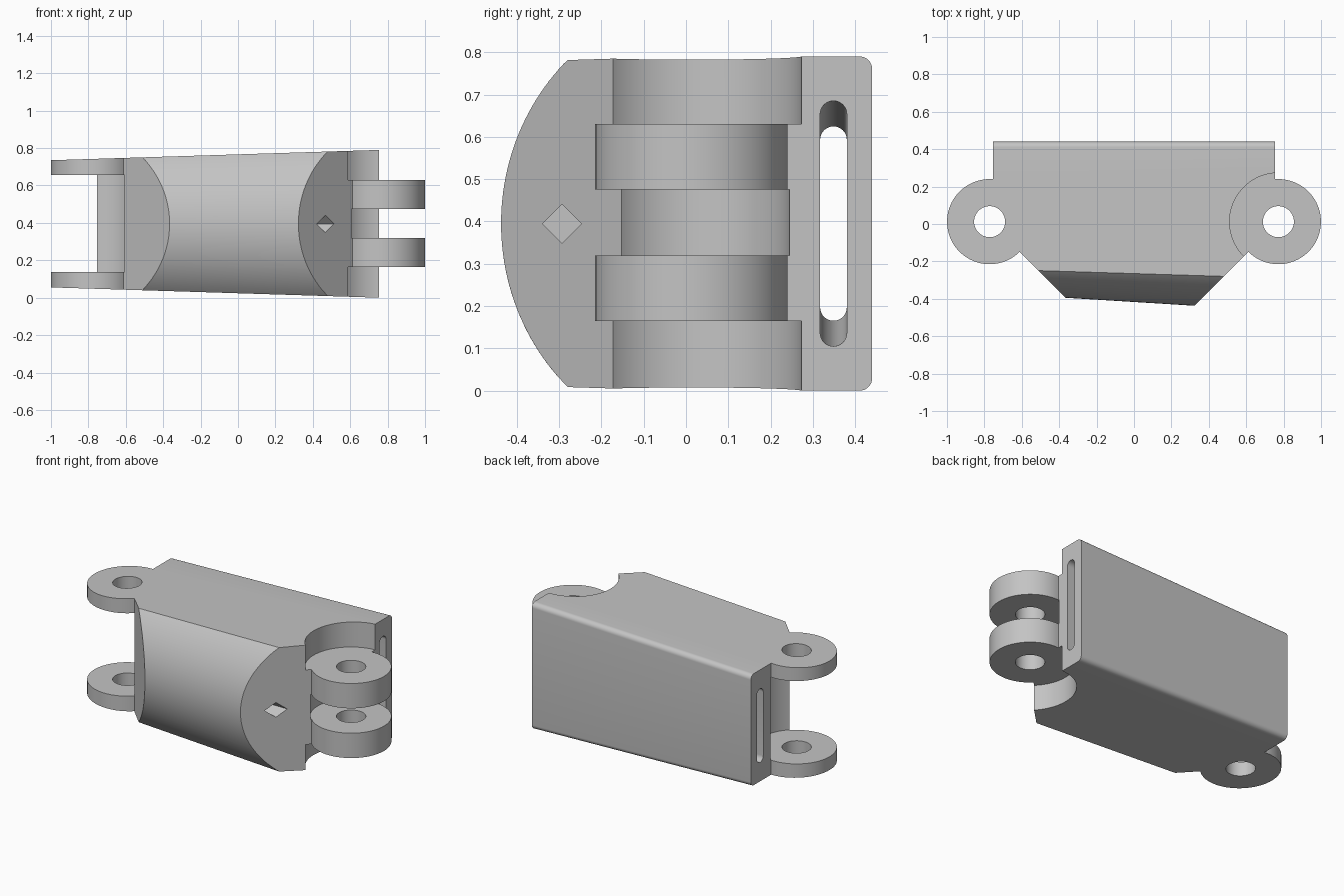
import bpy, bmesh, math
from mathutils import Matrix

cube = bpy.data.objects.get("Cube")
if cube:
    bpy.data.objects.remove(cube, do_unlink=True)

MID = 0.395            # height of the centre line
PIN_X, PIN_Y = 0.772, 0.0125
KNUCKLE, CLEAR = 0.2275, 0.261


def make(name, bm):
    bmesh.ops.recalc_face_normals(bm, faces=bm.faces)
    mesh = bpy.data.meshes.new(name)
    bm.to_mesh(mesh)
    bm.free()
    obj = bpy.data.objects.new(name, mesh)
    bpy.context.collection.objects.link(obj)
    return obj


def loft(name, start, end):
    """Closed solid between two matching rings of points."""
    bm = bmesh.new()
    a, b = ([bm.verts.new(p) for p in ring] for ring in (start, end))
    bm.faces.new(a)
    bm.faces.new(b)
    for i in range(len(a)):
        j = (i + 1) % len(a)
        bm.faces.new((a[i], a[j], b[j], b[i]))
    return make(name, bm)


def drum(name, side, radius, z0, z1):
    bm = bmesh.new()
    bmesh.ops.create_cone(bm, cap_ends=True, segments=80, radius1=radius,
                          radius2=radius, depth=z1 - z0,
                          matrix=Matrix.Translation((side * PIN_X, PIN_Y, (z0 + z1) / 2)))
    return make(name, bm)


def combine(target, tool, operation):
    mod = target.modifiers.new(operation, "BOOLEAN")
    mod.operation, mod.object, mod.solver = operation, tool, "EXACT"
    bpy.context.view_layer.objects.active = target
    bpy.ops.object.modifier_apply(modifier=mod.name)
    bpy.data.objects.remove(tool, do_unlink=True)


def arc(cy, cz, r, a0, a1, n):
    return [(cy + r * math.cos(a0 + (a1 - a0) * i / n),
             cz + r * math.sin(a0 + (a1 - a0) * i / n)) for i in range(n + 1)]


def shell_ring(x):
    """Tapered cross-section: bowed front, rounded back corners."""
    half = 0.3713 + 0.0314 * x
    nose, edge = -0.417 - 0.062 * x, -0.265 - 0.031 * x
    sag = edge - nose
    r = (half ** 2 + sag ** 2) / (2 * sag)
    spread = math.asin(half / r)
    pts = arc(nose + r, 0, r, math.pi - spread, math.pi + spread, 48)
    c = 0.03
    pts += arc(0.44 - c, c - half, c, -math.pi / 2, 0, 8)
    pts += arc(0.44 - c, half - c, c, 0, math.pi / 2, 8)
    return [(x, y, MID + z) for y, z in pts]


def slot_ring(x):
    half = 0.29 + 0.04 * (x - 0.755)
    r = 0.0315
    pts = arc(0.3485, half - r, r, 0, math.pi, 16)
    pts += arc(0.3485, r - half, r, math.pi, 2 * math.pi, 16)
    return [(x, y, MID + z) for y, z in pts]


def diamond_ring(x):
    d = 0.046
    return [(x, -0.293 + y, MID + z) for y, z in ((d, 0), (0, d), (-d, 0), (0, -d))]


# Plan outline with a hinge knuckle at each end
outline = [(0.755, 0.6), (-0.755, 0.6), (-0.755, -0.005),
           (-0.255, -0.505), (0.255, -0.505), (0.755, -0.005)]
link = loft("hinge_link", *[[(x, y, z) for x, y in outline] for z in (-0.3, 1.1)])
for side in (-1, 1):
    combine(link, drum("knuckle", side, KNUCKLE, -0.4, 1.2), "UNION")

# Trim to the tapered shell
combine(link, loft("shell", shell_ring(-1.1), shell_ring(1.1)), "INTERSECT")

# Gaps between the hinge lugs, then pin holes
gaps = [(-1, 0.233, 0.138, 0.655), (1, 0.233, 0.32, 0.475),
        (1, CLEAR, 0.63, 1.3), (1, CLEAR, -0.5, 0.165)]
for gap in gaps:
    combine(link, drum("gap_cutter", *gap), "DIFFERENCE")
for side in (-1, 1):
    combine(link, drum("pin_hole_cutter", side, 0.083, -0.5, 1.3), "DIFFERENCE")

# Long tapered slot and small diamond socket
combine(link, loft("slot_cutter", slot_ring(-0.9), slot_ring(0.9)), "DIFFERENCE")
combine(link, loft("socket_cutter", diamond_ring(0.2), diamond_ring(0.8)), "DIFFERENCE")

# Plain grey finish
grey = bpy.data.materials.new("plain_grey")
grey.use_nodes = True
color = (0.55, 0.55, 0.55, 1)
grey.diffuse_color = color
grey.node_tree.nodes["Principled BSDF"].inputs["Base Color"].default_value = color
link.data.materials.clear()
link.data.materials.append(grey)
for face in link.data.polygons:
    face.material_index = 0

bpy.ops.object.select_all(action="DESELECT")
link.select_set(True)
bpy.context.view_layer.objects.active = link
bpy.ops.object.shade_smooth_by_angle(angle=math.radians(30))
